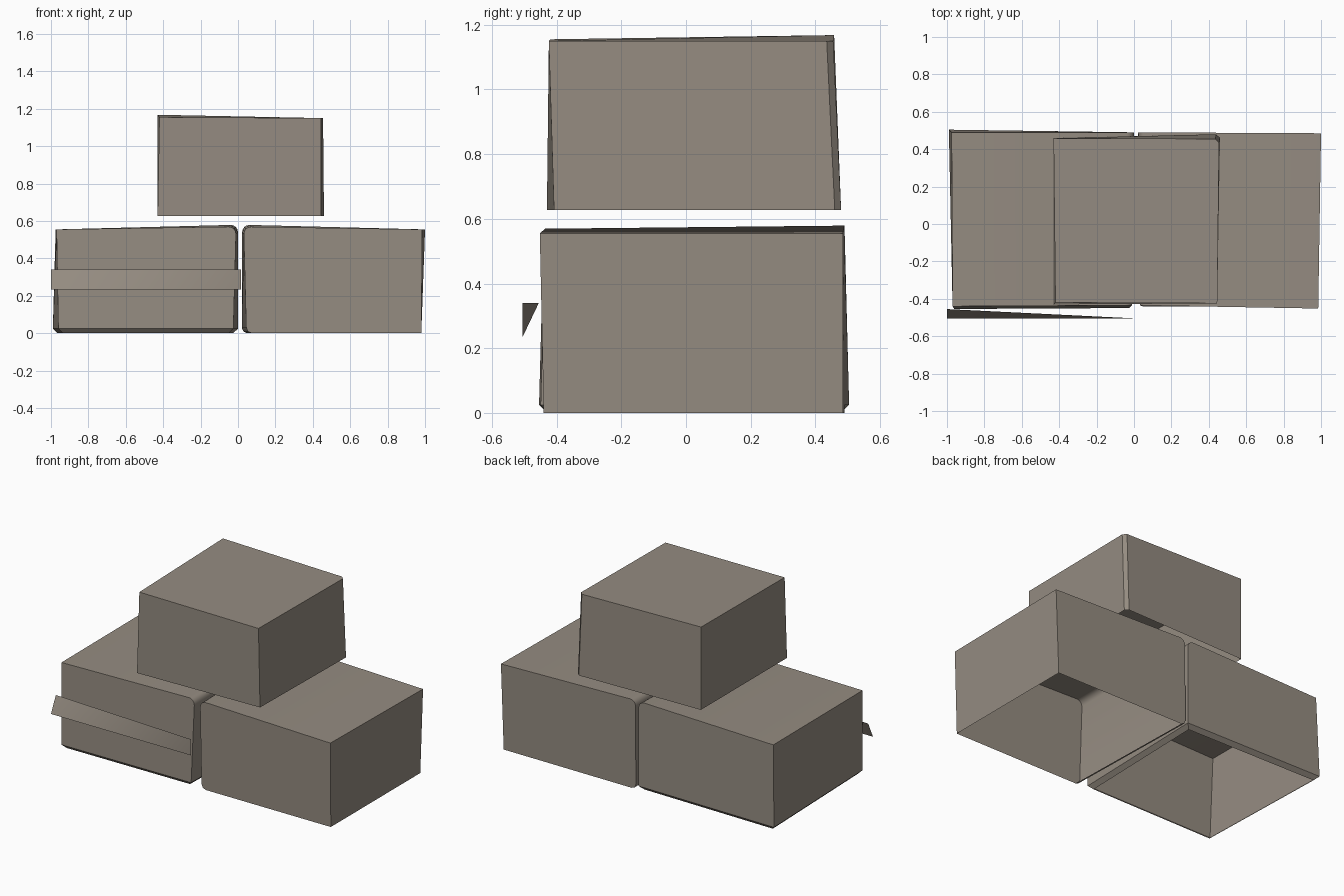
import bpy, bmesh
from mathutils import Vector

cube = bpy.data.objects.get("Cube")
if cube:
    bpy.data.objects.remove(cube)

# Single warm grey colour
stone = bpy.data.materials.new("warm_grey")
stone.use_nodes = True
colour = (0.30, 0.262, 0.22, 1)
stone.diffuse_color = colour
stone.node_tree.nodes["Principled BSDF"].inputs["Base Color"].default_value = colour


def finish(name, bm):
    mesh = bpy.data.meshes.new(name)
    bm.to_mesh(mesh)
    bm.free()
    mesh.materials.append(stone)
    obj = bpy.data.objects.new(name, mesh)
    bpy.context.collection.objects.link(obj)
    bpy.ops.object.select_all(action="DESELECT")
    obj.select_set(True)
    bpy.context.view_layer.objects.active = obj
    bpy.ops.object.shade_smooth_by_angle()
    return obj


def open_block(name, bottom, top, bevels):
    """Uneven box open underneath; bevels are (edge names, offset, segments).
    Corner order: front -x, front +x, back +x, back -x."""
    bm = bmesh.new()
    lo = [bm.verts.new(p) for p in bottom]
    hi = [bm.verts.new(p) for p in top]
    bm.faces.new(lo[::-1])
    bm.faces.new(hi)
    for i in range(4):
        j = (i + 1) % 4
        bm.faces.new((lo[i], lo[j], hi[j], hi[i]))
    sides = ("front", "right", "back", "left")
    edges = {}
    for i, side in enumerate(sides):
        j = (i + 1) % 4
        edges["low_" + side] = bm.edges.get((lo[i], lo[j]))
        edges["top_" + side] = bm.edges.get((hi[i], hi[j]))
        edges["post_" + side] = bm.edges.get((lo[i], hi[i]))
    for names, offset, segments in bevels:
        bmesh.ops.bevel(bm, geom=[edges[n] for n in names], offset=offset,
                        segments=segments, profile=0.5, affect="EDGES")
    bm.normal_update()
    # Remove the underside
    under = min(bm.faces, key=lambda f: f.calc_center_median().z)
    bmesh.ops.delete(bm, geom=[under], context="FACES")
    return finish(name, bm)


# Lower block on the +x side
open_block("lower_block_left",
           [(.045, -.44, 0), (.98, -.44, 0), (.98, .485, 0), (.02, .49, 0)],
           [(.03, -.435, .57), (.985, -.452, .555), (1, .485, .555), (.022, .49, .58)],
           [(["top_left"], .04, 4), (["low_left"], .03, 2)])

# Lower block on the -x side, with a tucked-in lower rim
open_block("lower_block_right",
           [(-.96, -.455, 0), (-.025, -.45, 0), (0, .49, 0), (-.99, .505, 0)],
           [(-.97, -.44, .555), (-.01, -.435, .57), (0, .49, .58), (-.975, .49, .555)],
           [(["top_right"], .04, 4),
            (["low_front", "low_right", "low_back", "low_left"], .025, 1)])

# Upper block
open_block("upper_block",
           [(-.43, -.43, .627), (.445, -.408, .627), (.46, .48, .627), (-.43, .46, .627)],
           [(-.42, -.42, 1.155), (.445, -.424, 1.15), (.455, .455, 1.15), (-.43, .458, 1.168)],
           [(["post_back"], .02, 1)])

# Thin leaning strip across the front
bm = bmesh.new()
strip = [bm.verts.new(p) for p in ((-1, -.505, .235), (.015, -.505, .235),
                                   (.015, -.505, .34), (-1, -.455, .34))]
bm.faces.new((strip[0], strip[1], strip[2]))
bm.faces.new((strip[0], strip[2], strip[3]))
finish("front_strip", bm)
